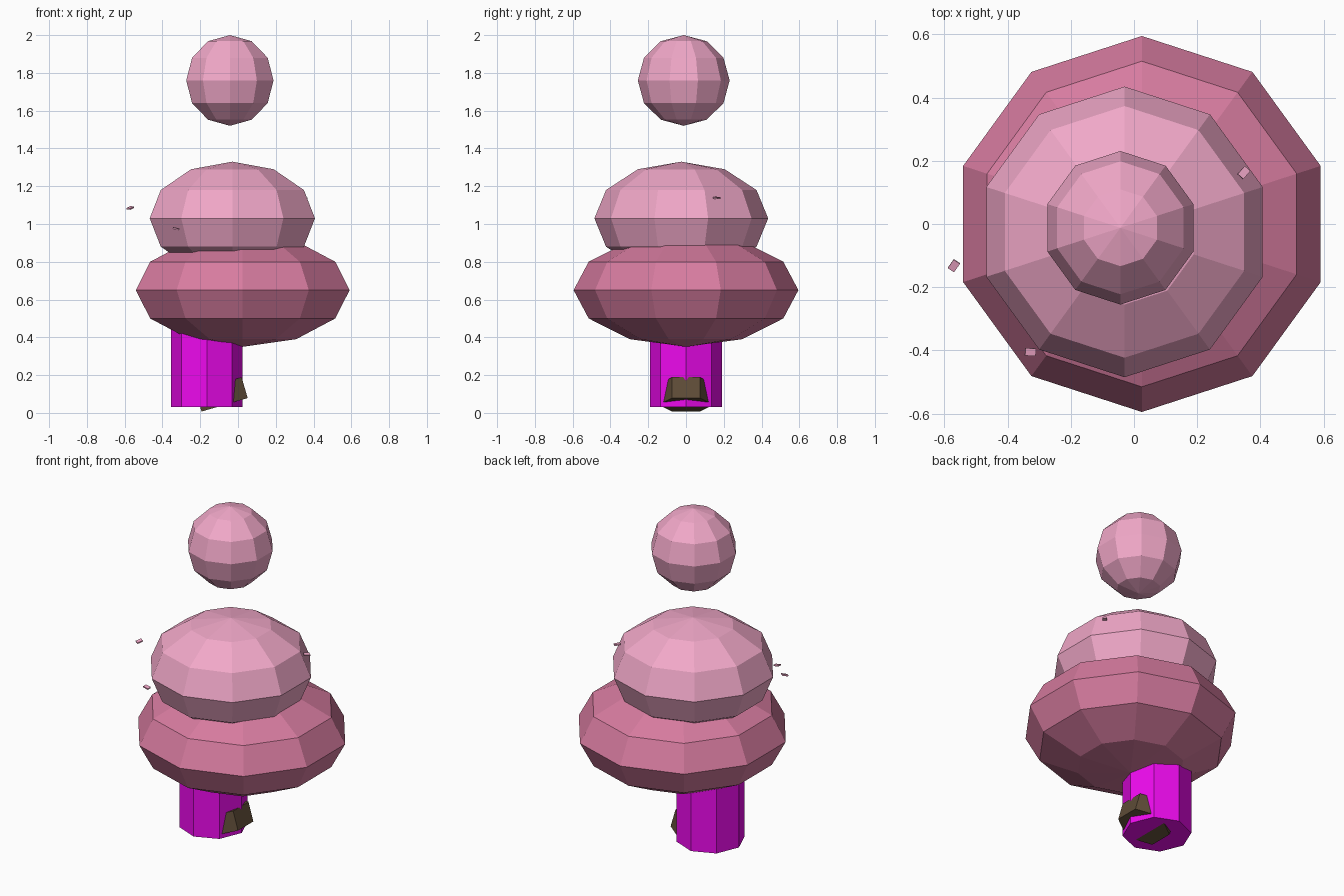
import bpy, bmesh, math
from mathutils import Matrix, Euler

if "Cube" in bpy.data.objects:
    bpy.data.objects.remove(bpy.data.objects["Cube"])


def material(name, rgb):
    m = bpy.data.materials.new(name)
    m.diffuse_color = (*rgb, 1)
    m.use_nodes = True
    m.node_tree.nodes["Principled BSDF"].inputs["Base Color"].default_value = m.diffuse_color
    return m


light_pink = material("light_pink", (0.88, 0.39, 0.58))
deep_pink = material("deep_pink", (0.68, 0.20, 0.35))
magenta = material("magenta", (0.85, 0.003, 0.85))
brown = material("brown", (0.11, 0.07, 0.038))


def finish(name, bm, mat, loc, rot=(0, 0, 0), scale=(1, 1, 1)):
    bm.transform(Matrix.LocRotScale(loc, Euler(rot), scale))
    bmesh.ops.recalc_face_normals(bm, faces=bm.faces)
    me = bpy.data.meshes.new(name)
    bm.to_mesh(me)
    bm.free()
    me.materials.append(mat)
    ob = bpy.data.objects.new(name, me)
    bpy.context.collection.objects.link(ob)
    return ob


def foliage(name, mat, loc, radius, half_height):
    bm = bmesh.new()
    bmesh.ops.create_uvsphere(bm, u_segments=10, v_segments=6, radius=1)
    # put a vertex column on the y axis
    widest = max(bm.verts, key=lambda v: v.co.xy.length)
    turn = math.pi / 2 - math.atan2(widest.co.y, widest.co.x)
    bm.transform(Matrix.Rotation(turn, 4, 'Z'))
    finish(name, bm, mat, loc, scale=(radius, radius, half_height))


def prism(name, mat, sides, radius, height, loc, rot=(0, 0, 0)):
    bm = bmesh.new()
    bmesh.ops.create_cone(bm, cap_ends=True, segments=sides,
                          radius1=radius, radius2=radius, depth=height)
    # put a corner on the y axis
    c = next(iter(bm.verts)).co
    bm.transform(Matrix.Rotation(math.pi / 2 - math.atan2(c.y, c.x), 4, 'Z'))
    finish(name, bm, mat, loc, rot)


def petal(name, loc, rot):
    bm = bmesh.new()
    bmesh.ops.create_cube(bm, size=1)
    finish(name, bm, light_pink, loc, rot, (0.034, 0.024, 0.008))


# blossom crowns
foliage("lower_foliage", deep_pink, (0.025, 0, 0.65), 0.595, 0.30)
foliage("middle_foliage", light_pink, (-0.03, -0.025, 1.03), 0.46, 0.30)
foliage("top_foliage", light_pink, (-0.043, -0.012, 1.76), 0.243, 0.24)

# trunk and the tilted root block poking out of its base
prism("trunk", magenta, 8, 0.19, 0.57, (-0.165, 0, 0.315))
prism("root", brown, 6, 0.147, 0.115, (-0.087, 0, 0.098), (0, -0.285, 0))

# loose petals
petal("petal_left", (-0.57, -0.132, 1.085), (0.1, -0.3, 0.95))
petal("petal_front", (-0.328, -0.405, 0.975), (0.1, 0.2, -0.05))
petal("petal_right", (0.348, 0.163, 1.138), (0.1, 0.1, 0.85))
